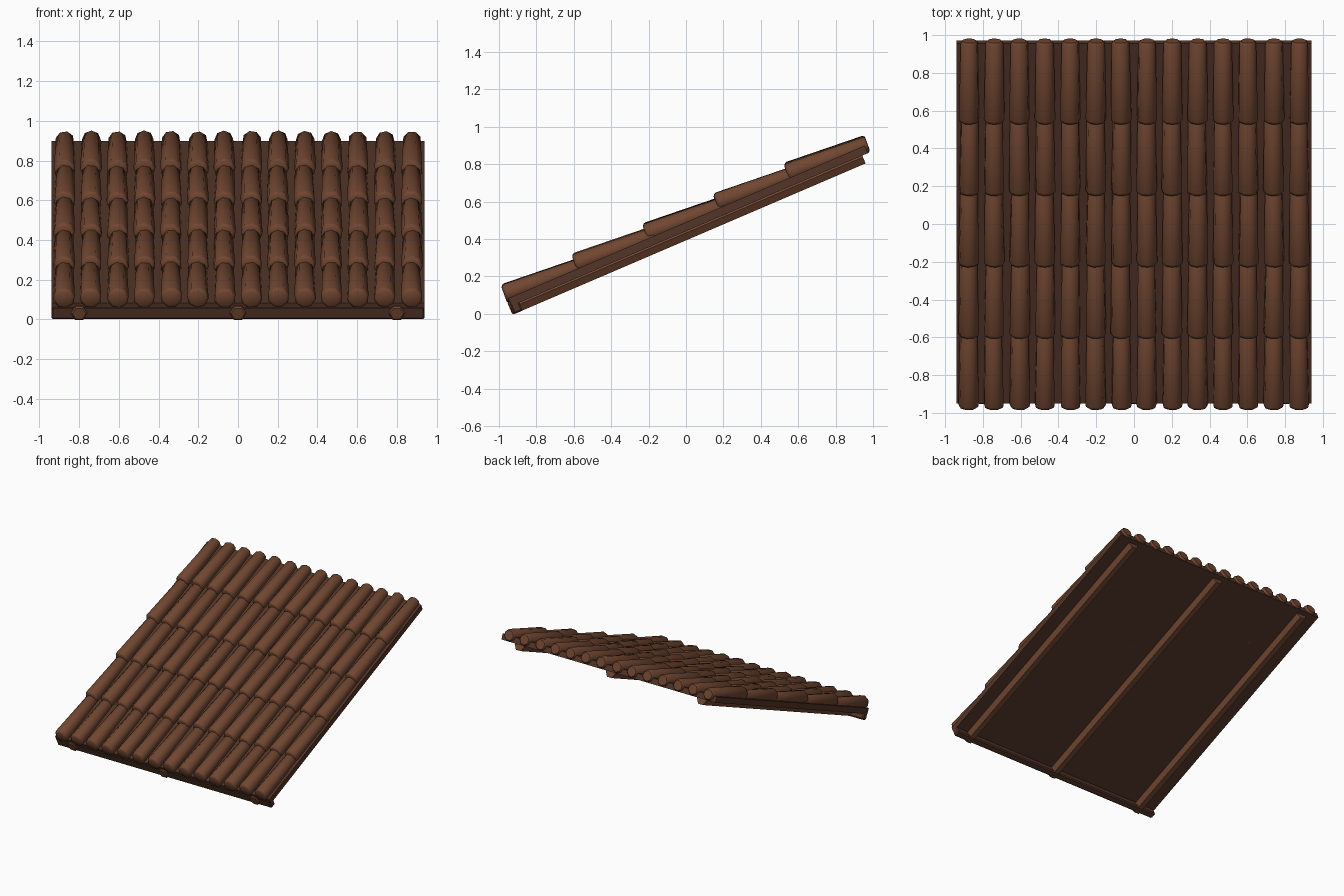
import bpy, bmesh, math, random
from mathutils import Matrix, Vector

random.seed(4)
if "Cube" in bpy.data.objects:
    bpy.data.objects.remove(bpy.data.objects["Cube"], do_unlink=True)

PITCH = math.atan(0.4286)          # slope of the roof
TILT = math.radians(20)            # slope of each overlapping tile
COLUMNS, ROWS = 14, 5
# Roof frame: x across, y up the slope, z out of the deck top
ROOF = Matrix.Translation((0, -0.95, 0.083)) @ Matrix.Rotation(PITCH, 4, 'X')


def material(name, color):
    m = bpy.data.materials.new(name)
    m.use_nodes = True
    m.diffuse_color = (*color, 1)
    m.node_tree.nodes["Principled BSDF"].inputs["Base Color"].default_value = (*color, 1)
    return m


clay = material("brown clay", (0.165, 0.062, 0.031))
timber = material("dark timber", (0.088, 0.036, 0.021))


def finish(name, bm, mat, smooth=None):
    bmesh.ops.recalc_face_normals(bm, faces=bm.faces)
    mesh = bpy.data.meshes.new(name)
    bm.to_mesh(mesh)
    bm.free()
    mesh.materials.append(mat)
    obj = bpy.data.objects.new(name, mesh)
    bpy.context.collection.objects.link(obj)
    if smooth:
        bpy.ops.object.select_all(action='DESELECT')
        obj.select_set(True)
        bpy.context.view_layer.objects.active = obj
        bpy.ops.object.shade_smooth_by_angle(angle=math.radians(smooth))
    return obj


def lathe(bm, stations, sides, matrix, turn=0):
    """Loft rings of (distance along y, radius) and cap both ends."""
    rings = []
    for along, r in stations:
        angles = [turn + math.tau * i / sides for i in range(sides)]
        rings.append([bm.verts.new(matrix @ Vector((r * math.cos(a), along, r * math.sin(a))))
                      for a in angles])
    for lo, hi in zip(rings, rings[1:]):
        for i in range(sides):
            j = (i + 1) % sides
            bm.faces.new((lo[i], lo[j], hi[j], hi[i]))
    bm.faces.new(rings[0])
    bm.faces.new(rings[-1])


def slab(name, low, high, bevel=0):
    """Box in the roof frame between two corners."""
    low, high = Vector(low), Vector(high)
    bm = bmesh.new()
    bmesh.ops.create_cube(bm, size=1, matrix=ROOF @ Matrix.Translation((low + high) / 2)
                          @ Matrix.Diagonal((*(high - low), 1)))
    if bevel:
        bmesh.ops.bevel(bm, geom=bm.edges[:], offset=bevel, segments=1, affect='EDGES')
    return finish(name, bm, timber)


# Deck and the eaves beam under its low edge
slab("deck", (-0.94, 0, -0.044), (0.94, 2.073, 0))
slab("eaves_beam", (-0.94, -0.004, -0.09), (0.94, 0.045, -0.02), 0.008)

# Six-sided rafters, their ends showing through the eaves beam
for name, x in (("right_rafter", -0.8), ("middle_rafter", 0), ("left_rafter", 0.8)):
    bm = bmesh.new()
    lathe(bm, [(-0.014, 0.034), (-0.008, 0.042), (2.04, 0.042)], 6,
          ROOF @ Matrix.Translation((x, 0, -0.053)))
    finish(name, bm, clay)

# Rows of tapered barrel tiles, each row overlapping the one below
LENGTH = 0.457
profile = [(0, 0.041), (0.007, 0.051), (0.018, 0.055),
           (LENGTH - 0.012, 0.047), (LENGTH, 0.038)]
for row in range(ROWS):
    bm = bmesh.new()
    for col in range(COLUMNS):
        x = (col - (COLUMNS - 1) / 2) * 0.1346
        place = Matrix.Translation((x + random.uniform(-0.002, 0.002),
                                    -0.972 + 0.378 * row,
                                    0.105 + 0.162 * row + random.uniform(-0.003, 0.003)))
        wobble = Matrix.Rotation(random.uniform(-0.008, 0.008), 4, 'Z')
        lathe(bm, profile, 8, place @ wobble @ Matrix.Rotation(TILT, 4, 'X'),
              random.uniform(0, math.tau))
    finish(f"tile_row_{row + 1}", bm, clay, 50)
